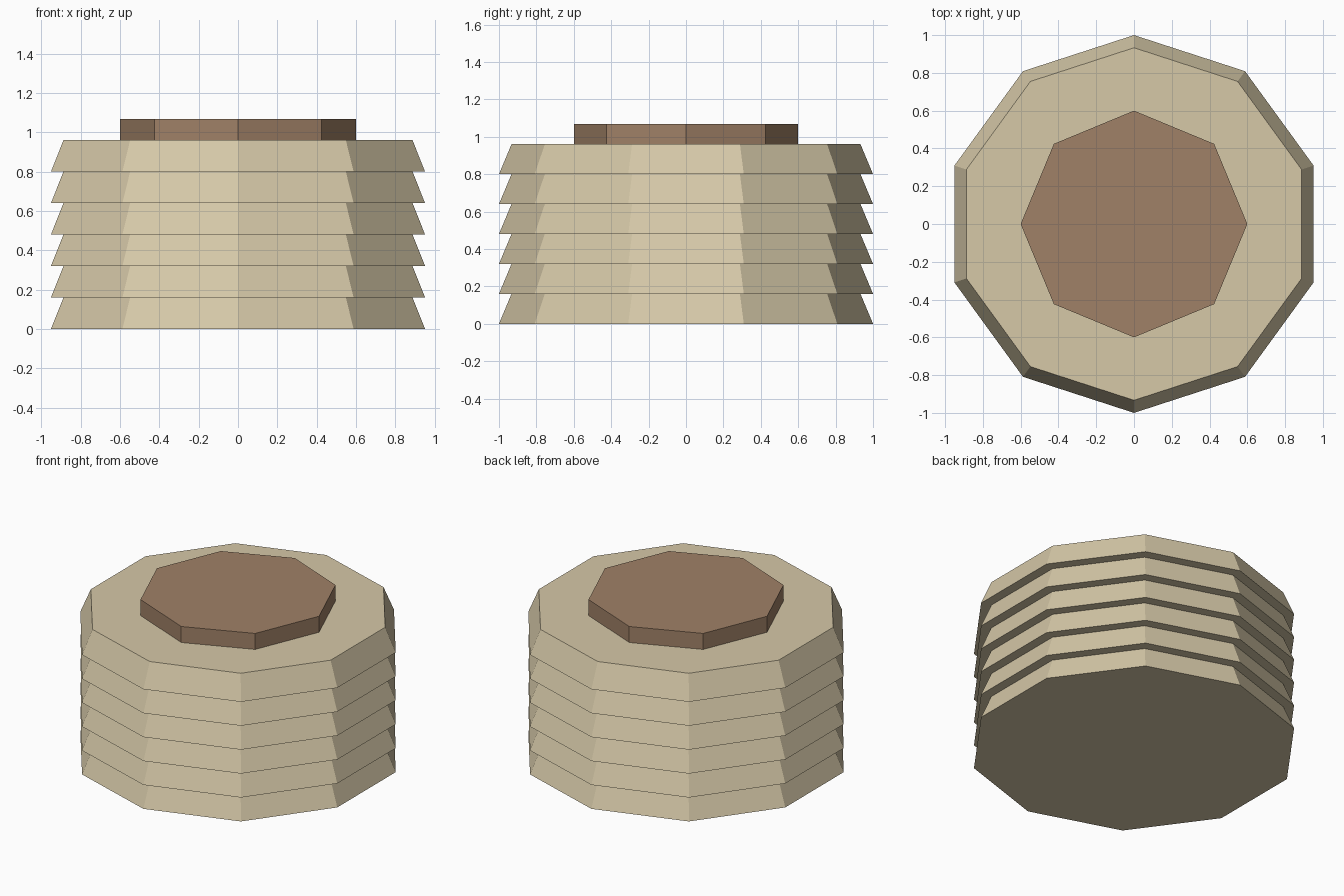
import bpy, bmesh, math

if "Cube" in bpy.data.objects:
    bpy.data.objects.remove(bpy.data.objects["Cube"])


def material(name, rgb):
    m = bpy.data.materials.new(name)
    m.diffuse_color = (*rgb, 1)
    m.use_nodes = True
    m.node_tree.nodes["Principled BSDF"].inputs["Base Color"].default_value = m.diffuse_color
    return m


def frustum(name, sides, r0, r1, z0, z1, mat):
    """Solid prism with a corner on the +y axis, radius r0 below and r1 above."""
    bm = bmesh.new()
    angles = [math.pi / 2 + 2 * math.pi * i / sides for i in range(sides)]
    low, high = [[bm.verts.new((r * math.cos(a), r * math.sin(a), z)) for a in angles]
                 for r, z in ((r0, z0), (r1, z1))]
    bm.faces.new(low[::-1])
    bm.faces.new(high)
    for i in range(sides):
        j = (i + 1) % sides
        bm.faces.new((low[i], low[j], high[j], high[i]))
    mesh = bpy.data.meshes.new(name)
    bm.to_mesh(mesh)
    bm.free()
    mesh.materials.append(mat)
    obj = bpy.data.objects.new(name, mesh)
    bpy.context.collection.objects.link(obj)
    return obj


tan = material("tan", (0.67, 0.58, 0.39))
brown = material("brown", (0.35, 0.22, 0.135))

# Stack of six tapered ten-sided layers
LAYERS, STEP = 6, 0.16
for k in range(LAYERS):
    frustum(f"layer_{k + 1}", 10, 1.0, 0.933, k * STEP, (k + 1) * STEP, tan)

# Eight-sided core running through the stack and out of the top
frustum("core", 8, 0.6, 0.6, 0.002, 1.067, brown)
